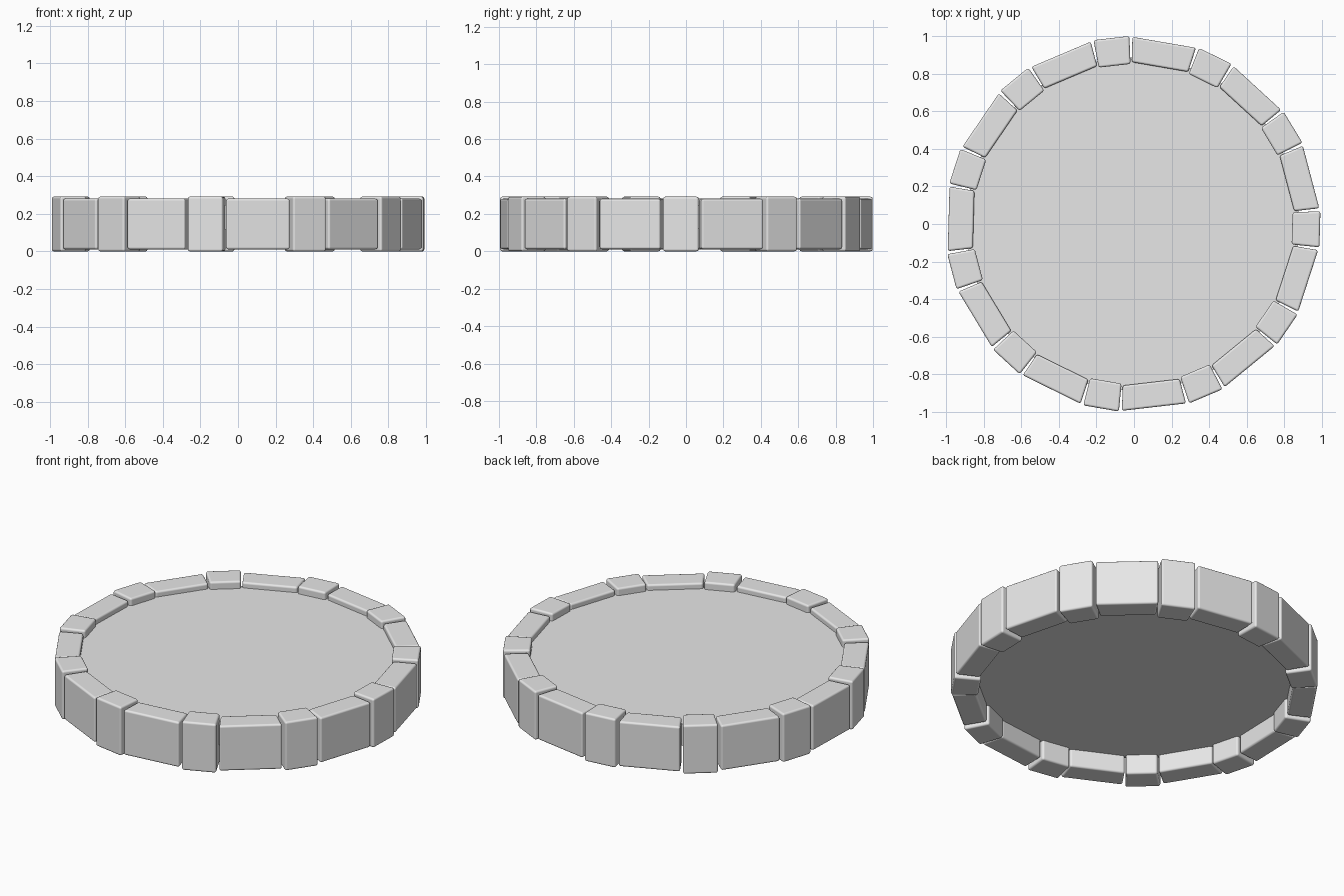
import bpy, bmesh, math
from mathutils import Matrix

cube = bpy.data.objects.get("Cube")
if cube:
    bpy.data.objects.remove(cube, do_unlink=True)

PAIRS = 11
STEP = 2 * math.pi / PAIRS
START = math.radians(-1.6)
CENTRE = Matrix.Translation((-0.006, 0, 0))

stone = bpy.data.materials.new("stone_grey")
stone.use_nodes = True
grey = (0.8, 0.8, 0.8, 1)
stone.diffuse_color = grey
stone.node_tree.nodes["Principled BSDF"].inputs["Base Color"].default_value = grey


def finish(name, bm, bevel=0):
    bmesh.ops.recalc_face_normals(bm, faces=bm.faces)
    mesh = bpy.data.meshes.new(name)
    bm.to_mesh(mesh)
    bm.free()
    mesh.materials.append(stone)
    obj = bpy.data.objects.new(name, mesh)
    bpy.context.collection.objects.link(obj)
    if bevel:
        mod = obj.modifiers.new("rounded_edges", 'BEVEL')
        mod.width = bevel
        mod.segments = 3
        mod.harden_normals = True
    bpy.ops.object.select_all(action='DESELECT')
    obj.select_set(True)
    bpy.context.view_layer.objects.active = obj
    bpy.ops.object.shade_smooth_by_angle(angle=math.radians(35))


def block(name, angle, inner, outer, inner_width, outer_width, bottom, top):
    # tapered stone pointing outwards from the ring centre
    bm = bmesh.new()
    bmesh.ops.create_cube(bm, size=1)
    for v in bm.verts:
        far = v.co.x > 0
        v.co = (outer if far else inner,
                v.co.y * (outer_width if far else inner_width),
                top if v.co.z > 0 else bottom)
    bm.transform(CENTRE @ Matrix.Rotation(angle, 4, 'Z'))
    finish(name, bm, 0.012)


# Ring of alternating short and long stones
for i in range(PAIRS):
    angle = START + i * STEP
    block(f"short_stone_{i + 1}", angle, 0.847, 0.995, 0.17, 0.192, 0, 0.292)
    block(f"long_stone_{i + 1}", angle + STEP / 2, 0.847, 0.98, 0.305, 0.343, 0.011, 0.281)

# Flat disc filling the ring
bm = bmesh.new()
bmesh.ops.create_cone(bm, cap_ends=True, segments=64, radius1=0.885, radius2=0.885,
                      depth=0.13, matrix=CENTRE @ Matrix.Translation((0, 0, 0.183)))
finish("centre_disc", bm)
